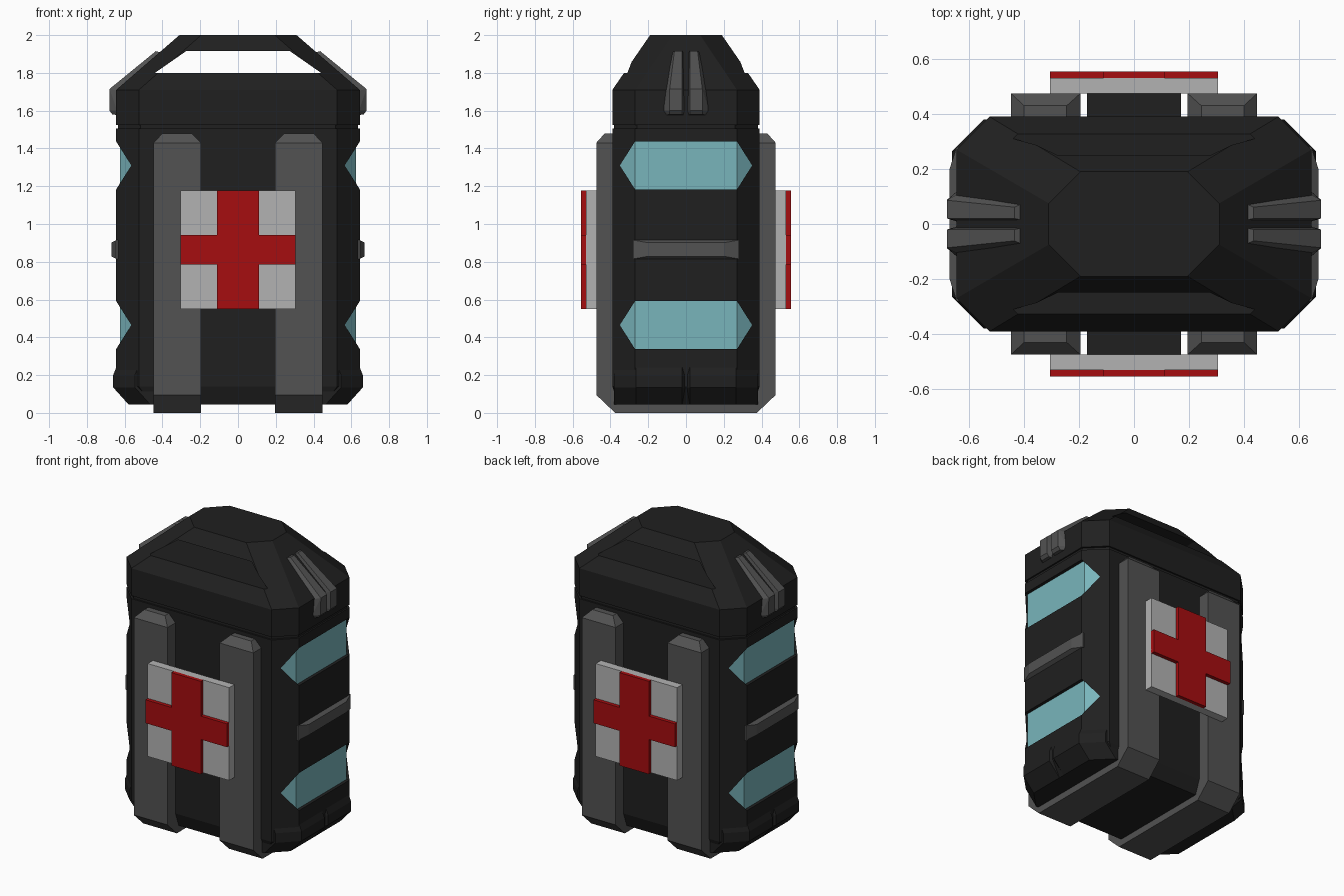
import bpy, bmesh
from mathutils import Vector

if "Cube" in bpy.data.objects:
    bpy.data.objects.remove(bpy.data.objects["Cube"])


def material(name, rgb):
    m = bpy.data.materials.new(name)
    m.diffuse_color = (*rgb, 1)
    m.use_nodes = True
    m.node_tree.nodes["Principled BSDF"].inputs["Base Color"].default_value = m.diffuse_color
    return m


BLACK = material("black_shell", (0.014, 0.014, 0.014))
GREY = material("grey_rubber", (0.085, 0.085, 0.085))
PALE = material("pale_panel", (0.45, 0.45, 0.45))
RED = material("red_panel", (0.38, 0.004, 0.005))
CYAN = material("cyan_light", (0.19, 0.46, 0.50))


def hull(name, pts, mat=None):
    """Convex solid around the points."""
    bm = bmesh.new()
    for p in pts:
        bm.verts.new(p)
    res = bmesh.ops.convex_hull(bm, input=bm.verts)
    junk = {v for v in res["geom_interior"] + res["geom_unused"] if isinstance(v, bmesh.types.BMVert)}
    bmesh.ops.delete(bm, geom=list(junk), context="VERTS")
    bmesh.ops.dissolve_limit(bm, angle_limit=0.01, verts=bm.verts, edges=bm.edges)
    bmesh.ops.recalc_face_normals(bm, faces=bm.faces)
    me = bpy.data.meshes.new(name)
    bm.to_mesh(me)
    bm.free()
    ob = bpy.data.objects.new(name, me)
    bpy.context.collection.objects.link(ob)
    if mat:
        me.materials.append(mat)
    return ob


def box(name, x, y, z, mat):
    return hull(name, [(a, b, c) for a in x for b in y for c in z], mat)


def ring(x, y, c, z):
    """Rectangle with cut corners at height z."""
    return [(sx * a, sy * b, z) for sx in (1, -1) for sy in (1, -1)
            for a, b in ((x, y - c), (x - c, y))]


def cut(target, cutter):
    m = target.modifiers.new("cut", "BOOLEAN")
    m.operation, m.solver, m.object = "DIFFERENCE", "EXACT", cutter
    cutter.hide_render = True
    cutter.hide_set(True)
    cutter.display_type = "WIRE"


def apply_cuts(target):
    bpy.context.view_layer.update()
    dg = bpy.context.evaluated_depsgraph_get()
    me = bpy.data.meshes.new_from_object(target.evaluated_get(dg))
    cutters = [m.object for m in target.modifiers]
    target.modifiers.clear()
    target.data = me
    for c in cutters:
        bpy.data.objects.remove(c)


# Main shell, neck seam and lid
body = hull("body_shell", ring(0.58, 0.355, 0.12, 0.045) + ring(0.645, 0.39, 0.12, 0.14)
            + ring(0.645, 0.39, 0.12, 1.505), BLACK)
hull("lid_seam", ring(0.635, 0.38, 0.12, 1.49) + ring(0.635, 0.38, 0.12, 1.54), BLACK)
lid = hull("lid", ring(0.645, 0.39, 0.12, 1.525) + ring(0.645, 0.39, 0.12, 1.71)
           + ring(0.31, 0.19, 0.115, 2.0), BLACK)

# Handle opening through the lid
hole = [(-0.44, 1.8), (0.44, 1.8), (0.275, 1.915), (-0.275, 1.915)]
cut(lid, hull("handle_cutter", [(x, y, z) for x, z in hole for y in (-0.6, 0.6)], BLACK))
apply_cuts(lid)

# Side lights sunk into the shell
for s, side in ((1, "right"), (-1, "left")):
    for z0, level in ((0.465, "lower"), (1.31, "upper")):
        face = [(0.622, y, z0 + dz) for y in (-0.27, 0.27) for dz in (-0.127, 0.127)]
        face += [(0.56, y, z0) for y in (-0.35, 0.35)]
        move = lambda d0, d1: [(s * (x + d), y, z) for x, y, z in face for d in (d0, d1)]
        cut(body, hull("light_cutter", move(0, 0.3), BLACK))
        hull(f"{side}_{level}_light", move(-0.03, 0.002), CYAN)
apply_cuts(body)

for s, side in ((1, "right"), (-1, "left")):
    # Side rib
    hull(f"{side}_rib", [(s * x, y * k, 0.865 + dz * k) for x, k in ((0.62, 1), (0.645, 1), (0.67, 0.72))
                         for y in (-0.28, 0.28) for dz in (-0.05, 0.05)], GREY)

    for t, end in ((-1, "front"), (1, "back")):
        # Lower bumpers, split at the middle
        prof = [(0.60, 0.27), (0.645, 0.24), (0.661, 0.20), (0.661, 0.135), (0.58, 0.045), (0.5, 0.045)]
        hull(f"{side}_{end}_bumper", [(s * (x - d), t * y, z) for x, z in prof
                                      for d, y in ((0.02, 0.004), (0, 0.02), (0, 0.265), (0.115, 0.38))], BLACK)

        # Lid clip prongs: lower foot and sloped arm
        def section(base, top, w):
            bx, bz = base
            tx, tz = top
            return [(s * bx, t * 0.008, bz), (s * bx, t * w, bz),
                    (s * tx, t * 0.02, tz), (s * tx, t * w * 0.72, tz)]
        foot = section((0.62, 1.575), (0.665, 1.58), 0.122)
        bend = section((0.62, 1.70), (0.68, 1.715), 0.12)
        tip = section((0.38, 1.90), (0.435, 1.915), 0.085)
        hull(f"{side}_{end}_clip_foot", foot + section((0.64, 1.60), (0.68, 1.6), 0.122) + bend, GREY)
        hull(f"{side}_{end}_clip_arm", bend + tip, GREY)

    # Wrap-around strap under the shell
    x0, x1 = s * 0.195, s * 0.447
    pts = [(x, t * y, z) for x in (x0, x1) for t in (-1, 1)
           for y, z in ((0.475, 1.43), (0.475, 0.095), (0.375, 0))]
    pts += [(x, t * 0.43, 1.48) for x in (s * 0.245, s * 0.4) for t in (-1, 1)]
    pts += [(x, t * 0.38, 1.43) for x in (x0, x1) for t in (-1, 1)]
    hull(f"{side}_strap", pts, GREY)

# Medical plates on the front and back
for t, end in ((-1, "front"), (1, "back")):
    box(f"{end}_plate_mount", (-0.17, 0.17), (t * 0.37, t * 0.485), (0.83, 0.9), BLACK)
    box(f"{end}_plate", (-0.305, 0.305), (t * 0.475, t * 0.53), (0.55, 1.178), PALE)
    red = (t * 0.528, t * 0.555)
    box(f"{end}_cross_upright", (-0.11, 0.11), red, (0.55, 1.178), RED)
    for s, side in ((1, "right"), (-1, "left")):
        box(f"{end}_cross_{side}_arm", (s * 0.11, s * 0.305), red, (0.785, 0.943), RED)
